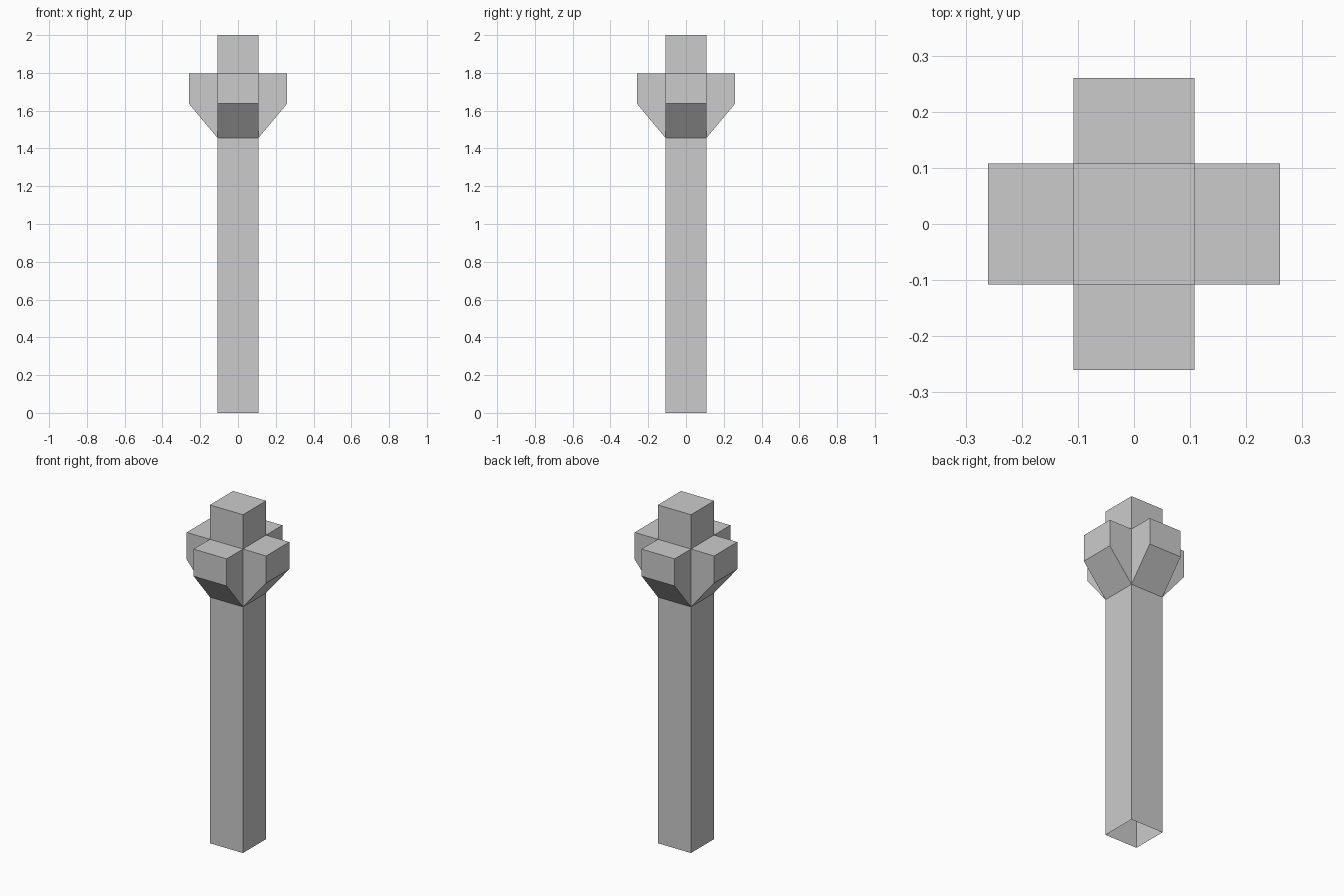
import bpy, bmesh
from math import pi
from mathutils import Matrix

if "Cube" in bpy.data.objects:
    bpy.data.objects.remove(bpy.data.objects["Cube"])

HALF = 0.108      # half width of the post
REACH = 0.26      # how far each bracket sticks out
HEIGHT = 2.0

stone = bpy.data.materials.new("grey_stone")
stone.use_nodes = True
grey = (0.6, 0.6, 0.6, 1)
stone.diffuse_color = grey
stone.node_tree.nodes["Principled BSDF"].inputs["Base Color"].default_value = grey


def add_object(name, bm):
    bmesh.ops.recalc_face_normals(bm, faces=bm.faces)
    mesh = bpy.data.meshes.new(name)
    bm.to_mesh(mesh)
    bm.free()
    mesh.materials.append(stone)
    obj = bpy.data.objects.new(name, mesh)
    bpy.context.collection.objects.link(obj)
    return obj


# Square post, hollow and open at the foot
bm = bmesh.new()
bmesh.ops.create_cube(bm, size=1)
bmesh.ops.scale(bm, vec=(2 * HALF, 2 * HALF, HEIGHT), verts=bm.verts)
bmesh.ops.translate(bm, vec=(0, 0, HEIGHT / 2), verts=bm.verts)
foot = [f for f in bm.faces if f.calc_center_median().z < 0.01]
bmesh.ops.delete(bm, geom=foot, context='FACES_ONLY')
add_object("post", bm)

# Four brackets with sloping undersides, one per side of the post
profile = [(HALF, 1.455), (REACH, 1.637), (REACH, 1.797), (HALF, 1.797)]
for i, side in enumerate(("left", "back", "right", "front")):
    bm = bmesh.new()
    face = bm.faces.new([bm.verts.new((x, -HALF, z)) for x, z in profile])
    ext = bmesh.ops.extrude_face_region(bm, geom=[face], use_keep_orig=True)
    moved = [v for v in ext["geom"] if isinstance(v, bmesh.types.BMVert)]
    bmesh.ops.translate(bm, vec=(0, 2 * HALF, 0), verts=moved)
    # Drop the hidden face against the post
    bm.normal_update()
    hidden = [f for f in bm.faces if all(v.co.x < HALF + 0.001 for v in f.verts)]
    bmesh.ops.recalc_face_normals(bm, faces=bm.faces)
    bmesh.ops.delete(bm, geom=hidden, context='FACES_ONLY')
    bmesh.ops.rotate(bm, cent=(0, 0, 0), matrix=Matrix.Rotation(i * pi / 2, 3, 'Z'), verts=bm.verts)
    add_object("bracket_" + side, bm)
